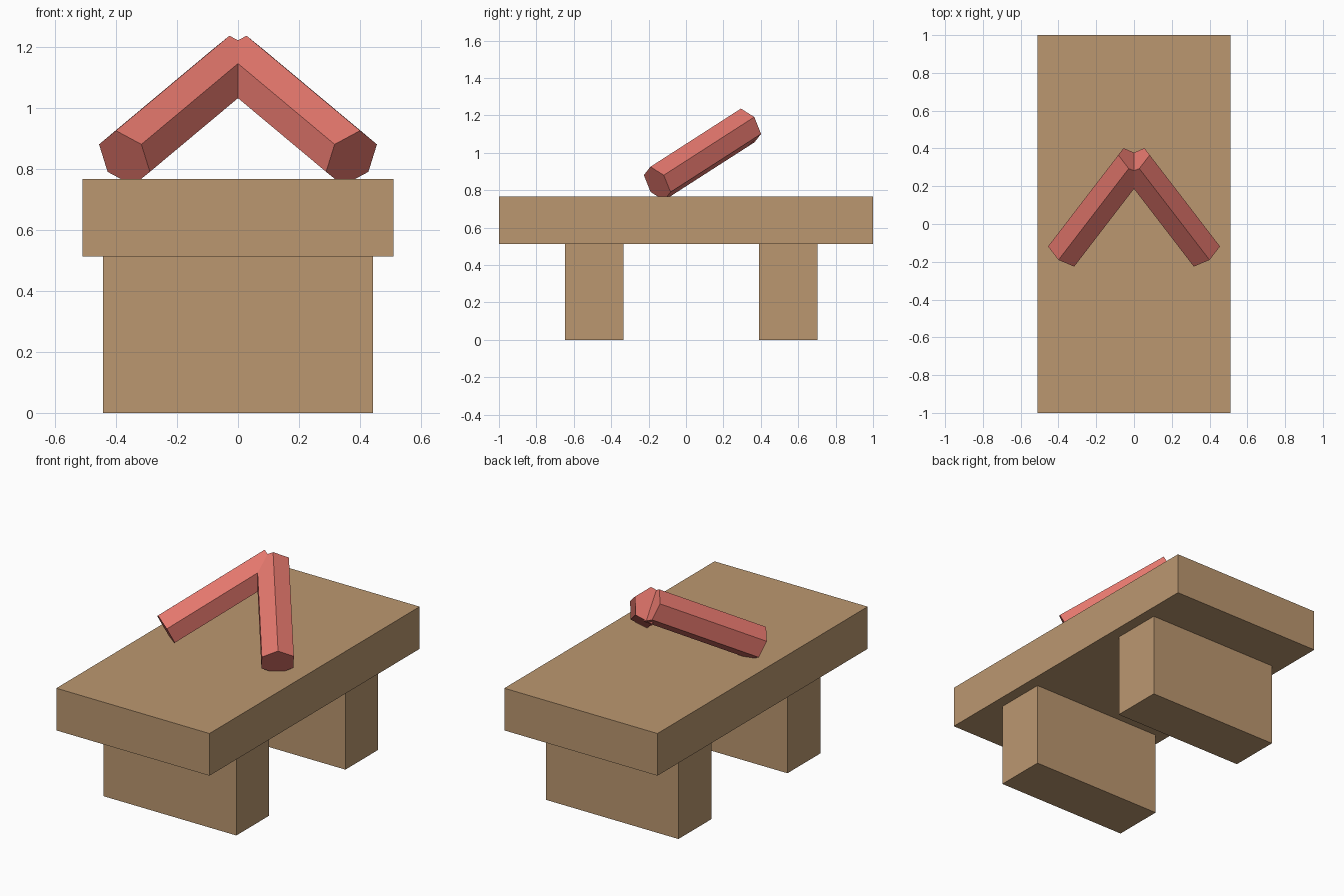
import bpy
import bmesh
import math
from mathutils import Vector

if "Cube" in bpy.data.objects:
    bpy.data.objects.remove(bpy.data.objects["Cube"])


def material(name, rgb):
    mat = bpy.data.materials.new(name)
    mat.diffuse_color = (*rgb, 1.0)
    mat.use_nodes = True
    mat.node_tree.nodes["Principled BSDF"].inputs["Base Color"].default_value = mat.diffuse_color
    return mat


def make_object(name, bm, mat):
    bmesh.ops.recalc_face_normals(bm, faces=bm.faces)
    mesh = bpy.data.meshes.new(name)
    bm.to_mesh(mesh)
    bm.free()
    mesh.materials.append(mat)
    obj = bpy.data.objects.new(name, mesh)
    bpy.context.collection.objects.link(obj)
    return obj


def box(name, low, high, mat):
    bm = bmesh.new()
    bmesh.ops.create_cube(bm, size=1.0)
    low, high = Vector(low), Vector(high)
    bmesh.ops.scale(bm, vec=high - low, verts=bm.verts)
    bmesh.ops.translate(bm, vec=(low + high) / 2, verts=bm.verts)
    return make_object(name, bm, mat)


def hex_bar(name, start, end, radius, mat):
    """Six-sided bar between two points, one corner edge facing up."""
    start, end = Vector(start), Vector(end)
    axis = (end - start).normalized()
    side = axis.cross(Vector((0, 0, 1))).normalized()
    up = side.cross(axis)
    bm = bmesh.new()
    rings = []
    for centre in (start, end):
        rings.append([bm.verts.new(centre + radius * (math.cos(a) * up + math.sin(a) * side))
                      for a in (i * math.pi / 3 for i in range(6))])
        bm.faces.new(rings[-1])
    for i in range(6):
        j = (i + 1) % 6
        bm.faces.new((rings[0][i], rings[0][j], rings[1][j], rings[1][i]))
    return make_object(name, bm, mat)


wood = material("tan wood", (0.50, 0.313, 0.163))
red = material("soft red", (0.77, 0.184, 0.152))

# Thick table top
box("table_top", (-0.51, -1.0, 0.513), (0.51, 1.0, 0.767), wood)

# Two wide slab legs
box("front_leg", (-0.442, -0.647, 0.0), (0.442, -0.334, 0.513), wood)
box("back_leg", (-0.442, 0.391, 0.0), (0.442, 0.703, 0.513), wood)

# Two leaning bars that meet at the top
for label, s in (("left", -1), ("right", 1)):
    hex_bar(label + "_bar", (s * 0.372, -0.154, 0.835), (0.0, 0.33, 1.146), 0.101, red)
